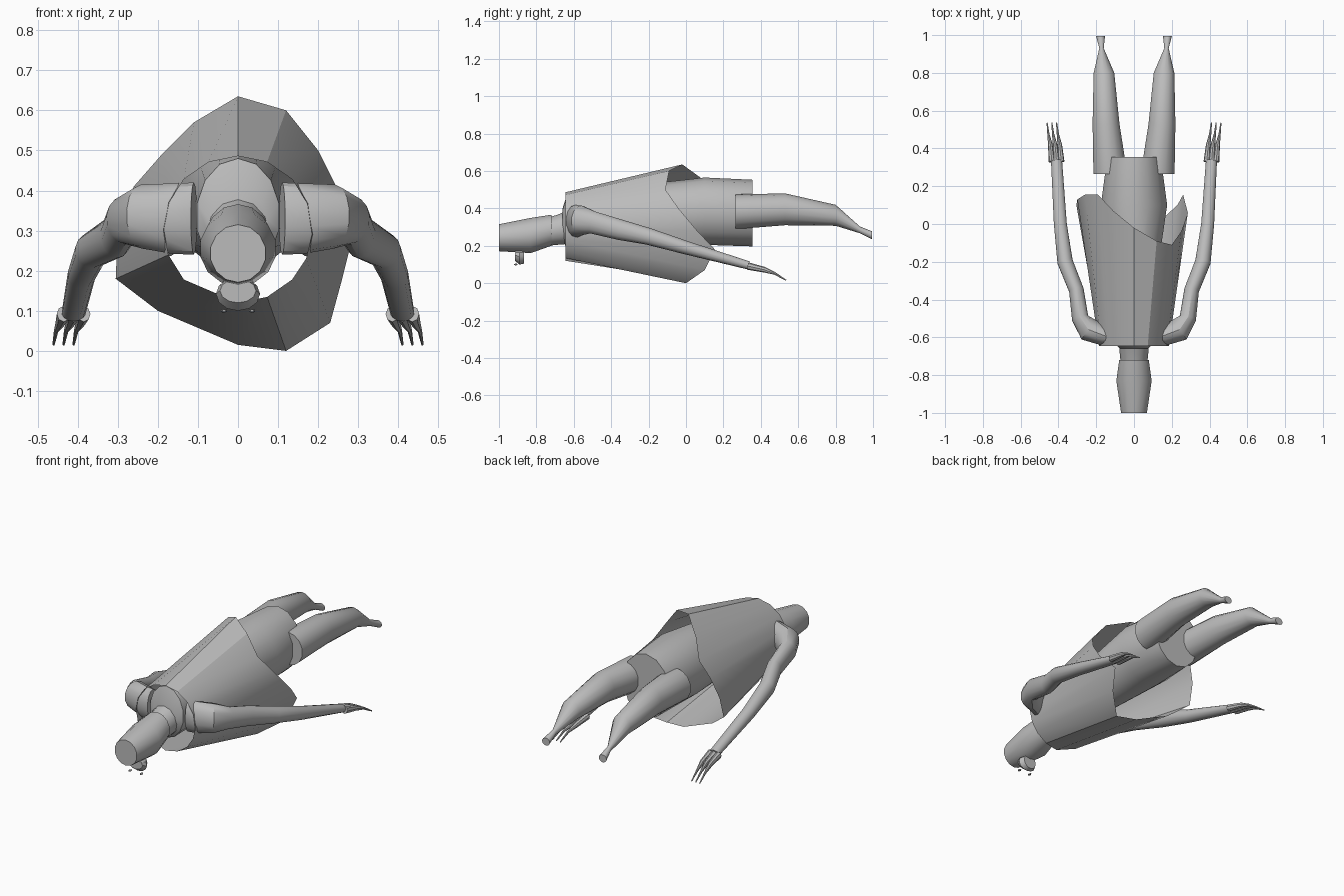
import bpy, bmesh, math
from mathutils import Vector

old = bpy.data.objects.get("Cube")
if old:
    bpy.data.objects.remove(old, do_unlink=True)

grey = bpy.data.materials.new("plain grey")
grey.use_nodes = True
colour = (0.5, 0.5, 0.5, 1)
grey.diffuse_color = colour
grey.node_tree.nodes["Principled BSDF"].inputs["Base Color"].default_value = colour


def skin(name, rings, caps=True):
    """Bridge a list of equal rings of points into a surface."""
    bm = bmesh.new()
    loops = [[bm.verts.new(p) for p in ring] for ring in rings]
    n = len(loops[0])
    for a, b in zip(loops, loops[1:]):
        for i in range(n):
            j = (i + 1) % n
            bm.faces.new((a[i], a[j], b[j], b[i]))
    if caps:
        bm.faces.new(loops[0])
        bm.faces.new(loops[-1])
    bmesh.ops.recalc_face_normals(bm, faces=bm.faces)
    mesh = bpy.data.meshes.new(name)
    bm.to_mesh(mesh)
    bm.free()
    mesh.materials.append(grey)
    obj = bpy.data.objects.new(name, mesh)
    bpy.context.collection.objects.link(obj)
    bpy.ops.object.select_all(action='DESELECT')
    obj.select_set(True)
    bpy.context.view_layer.objects.active = obj
    bpy.ops.object.shade_smooth_by_angle(angle=math.radians(32))
    return obj


def tube(name, stations, sides=12, follow=False):
    """Stations are (x, y, z, half width, half height); rings can follow the path."""
    pts = [Vector(s[:3]) for s in stations]
    rings = []
    for k, (x, y, z, w, h) in enumerate(stations):
        t = Vector((0, 1, 0))
        if follow:
            t = (pts[min(k + 1, len(pts) - 1)] - pts[max(k - 1, 0)]).normalized()
        side = t.cross(Vector((0, 0, 1))).normalized()
        up = side.cross(t)
        rings.append([pts[k] + side * w * math.sin(math.tau * i / sides)
                      + up * h * math.cos(math.tau * i / sides) for i in range(sides)])
    return skin(name, rings)


# Head, neck and body
tube("head", [(0, -1, .243, .07, .072), (0, -.83, .255, .096, .094),
              (0, -.72, .283, .08, .083)], 14)
tube("neck", [(0, -.74, .275, .07, .075), (0, -.69, .285, .075, .08),
              (0, -.63, .3, .08, .09)])
tube("body", [(0, -.66, .31, .075, .09), (0, -.635, .335, .105, .145),
              (0, -.3, .36, .12, .16), (0, .1, .385, .18, .18),
              (0, .355, .375, .145, .178)], 14)

# Small face disc with two eyes under the head
tube("snout", [(0, -.915, .15, .045, .03), (0, -.89, .142, .055, .042),
               (0, -.865, .145, .04, .04)])
for s, side in ((1, "left"), (-1, "right")):
    tube(side + "_eye", [(s * .035, -.92, .1, .004, .003),
                         (s * .035, -.91, .1, .009, .005),
                         (s * .035, -.90, .1, .004, .003)], 6)

# Flared open gown with an uneven hem
hem = [(0, -.02, .635), (.12, -.09, .6), (.2, -.11, .5), (.25, -.04, .4),
       (.285, .06, .28), (.26, .155, .18), (.23, .1, .07), (.12, .0, .0),
       (0, .02, .015), (-.2, .05, .1), (-.305, .1, .18), (-.3, .13, .3),
       (-.26, .155, .41), (-.19, .155, .49), (-.11, .07, .57)]
rim = []
for x, y, z in hem:
    a = math.atan2(x / .3, (z - .3) / .32)
    rim.append((.185 * math.sin(a), -.645, .303 + .183 * math.cos(a)))
skin("gown", [rim, hem], caps=False)

for s, side in ((1, "left"), (-1, "right")):
    # Arm: wide shoulder, bent elbow and long forearm
    tube(side + "_upper_arm", [(s * .11, -.60, .33, .04, .09), (s * .16, -.59, .33, .055, .088),
                               (s * .24, -.56, .335, .065, .08),
                               (s * .285, -.5, .325, .045, .06),
                               (s * .305, -.35, .285, .04, .055),
                               (s * .365, -.2, .25, .042, .045),
                               (s * .39, 0, .19, .035, .036),
                               (s * .41, .335, .095, .03, .022)], 14, True)
    # Hand: cuff and three pointed fingers
    for i in (-1, 0, 1):
        x = .41 + i * .025
        tube(f"{side}_finger_{i + 2}", [(s * x, .33, .092, .017, .02),
                                        (s * (x + .008), .42, .072, .012, .015),
                                        (s * (x + .018), .475, .052, .006, .007),
                                        (s * (x + .025), .535, .016, .003, .003)], 8, True)
    # Leg tapering to an ankle and a small flared foot
    tube(side + "_leg", [(s * .125, .265, .382, .092, .093), (s * .148, .53, .395, .073, .085),
                         (s * .159, .8, .363, .056, .056), (s * .172, .93, .285, .012, .018),
                         (s * .177, .995, .256, .024, .021)], 14)
